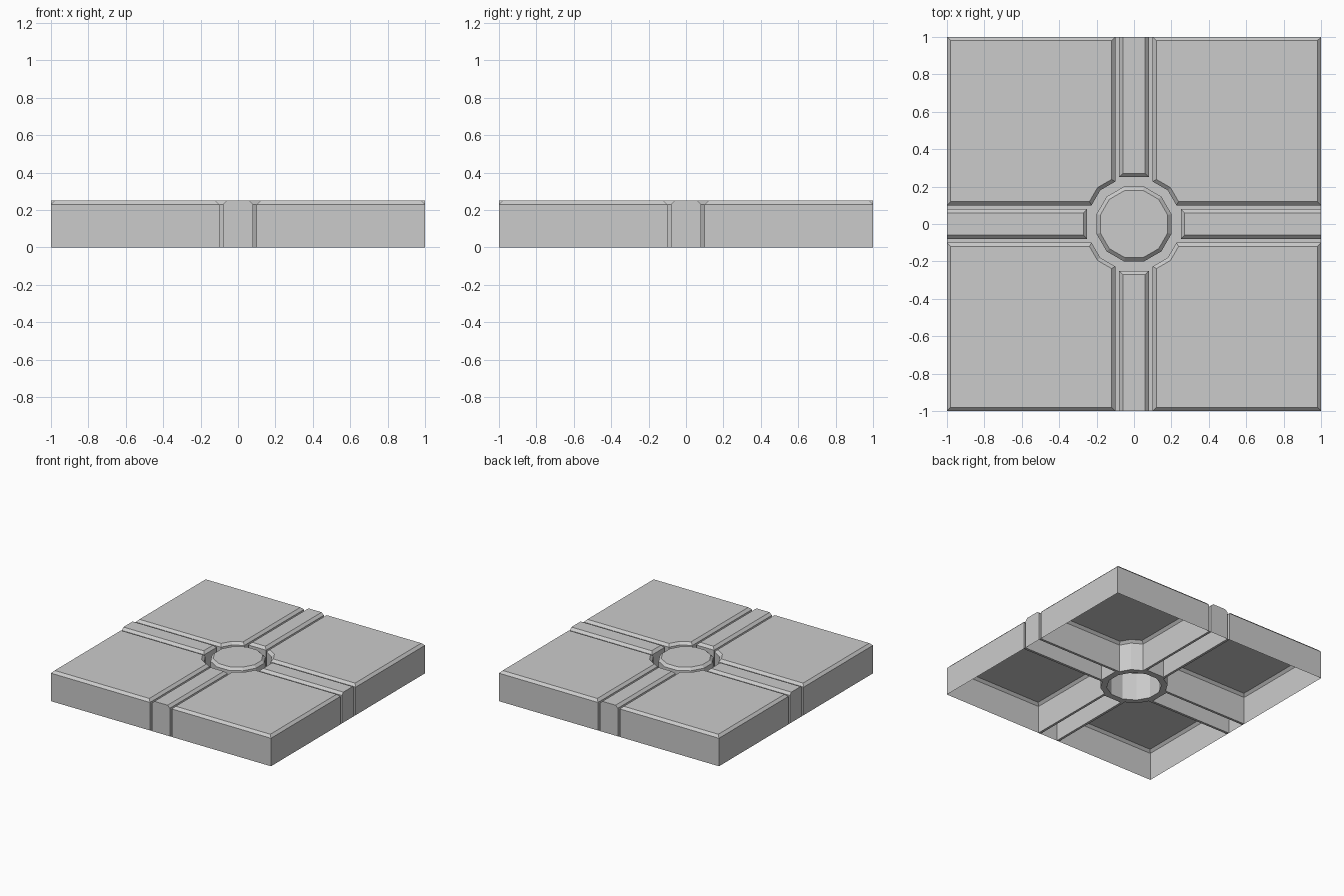
import bpy, bmesh, math
from mathutils import Vector, Matrix

if "Cube" in bpy.data.objects:
    bpy.data.objects.remove(bpy.data.objects["Cube"])

TOP, BEV = 0.25, 0.02
APO = 0.20               # apothem of the centre twelve-sided cap
RING = 0.255             # corner radius of the recess around the cap


def finish(name, bm):
    bmesh.ops.remove_doubles(bm, verts=bm.verts, dist=0.0001)
    mesh = bpy.data.meshes.new(name)
    bm.to_mesh(mesh)
    bm.free()
    obj = bpy.data.objects.new(name, mesh)
    bpy.context.collection.objects.link(obj)
    return obj


def inset(poly, dists):
    """Mitred inset of a counter-clockwise outline; dists[i] belongs to edge i -> i+1."""
    out, n = [], len(poly)
    for i in range(n):
        p = Vector(poly[i])
        a = (p - Vector(poly[i - 1])).normalized()
        b = (Vector(poly[(i + 1) % n]) - p).normalized()
        na, nb = Vector((-a.y, a.x)), Vector((-b.y, b.x))
        da, db = dists[i - 1], dists[i]
        det = na.x * nb.y - na.y * nb.x
        out.append(p + Vector(((da * nb.y - db * na.y) / det,
                               (na.x * db - nb.x * da) / det)))
    return out


def shell(name, poly, flat_edges=(), turn=0):
    """Open-bottomed block with a chamfered top rim."""
    bm = bmesh.new()
    n = len(poly)
    top = inset(poly, [0 if i in flat_edges else BEV for i in range(n)])
    loops = [[bm.verts.new((p[0], p[1], z)) for p in pts]
             for pts, z in ((poly, 0), (poly, TOP - BEV), (top, TOP))]
    for lo, hi in zip(loops, loops[1:]):
        for i in range(n):
            j = (i + 1) % n
            bm.faces.new((lo[i], lo[j], hi[j], hi[i]))
    bm.faces.new(loops[-1])
    bm.transform(Matrix.Rotation(turn * math.pi / 2, 4, 'Z'))
    return finish(name, bm)


# Shared recess corner points
c = RING * math.cos(math.pi / 4)
v15 = Vector((math.sin(math.radians(15)), math.cos(math.radians(15)))) * RING
t = (0.1 - v15.x) / (c - v15.x)
k = v15.y + t * (c - v15.y)

# Corner slabs and dividing beams
slab = [(0.1, 1), (0.1, k), (c, c), (k, 0.1), (1, 0.1), (1, 1)]
beam = [(-0.08, 0.25), (0.08, 0.25), (0.08, 1), (-0.08, 1)]
for q in range(4):
    shell(f"corner_slab_{q + 1}", slab, turn=q)
    shell(f"beam_{q + 1}", beam, flat_edges=(2,), turn=q)

# Twelve-sided centre cap
r = APO / math.cos(math.pi / 12)
angles = [math.radians(15 + 30 * i) for i in range(12)]
shell("centre_cap", [(r * math.cos(a), r * math.sin(a)) for a in angles])

# Groove floor between the blocks
d75 = (r * math.sin(math.pi / 12), APO)
d45 = (r * math.cos(math.pi / 4),) * 2
ring_part = [(0, APO), d75, d45, (c, c), (0.1, k), (0.08, 0.25), (0, 0.25)]
strip = [(0.08, 0.25), (0.1, k), (0.1, 1), (0.08, 1)]
bm = bmesh.new()
for q in range(4):
    rot = Matrix.Rotation(q * math.pi / 2, 3, 'Z')
    for part in (ring_part, strip):
        mirrored = [(y, x) for x, y in reversed(part)]
        for pts in (part, mirrored):
            bm.faces.new([bm.verts.new(rot @ Vector((x, y, 0))) for x, y in pts])
finish("groove_floor", bm)
